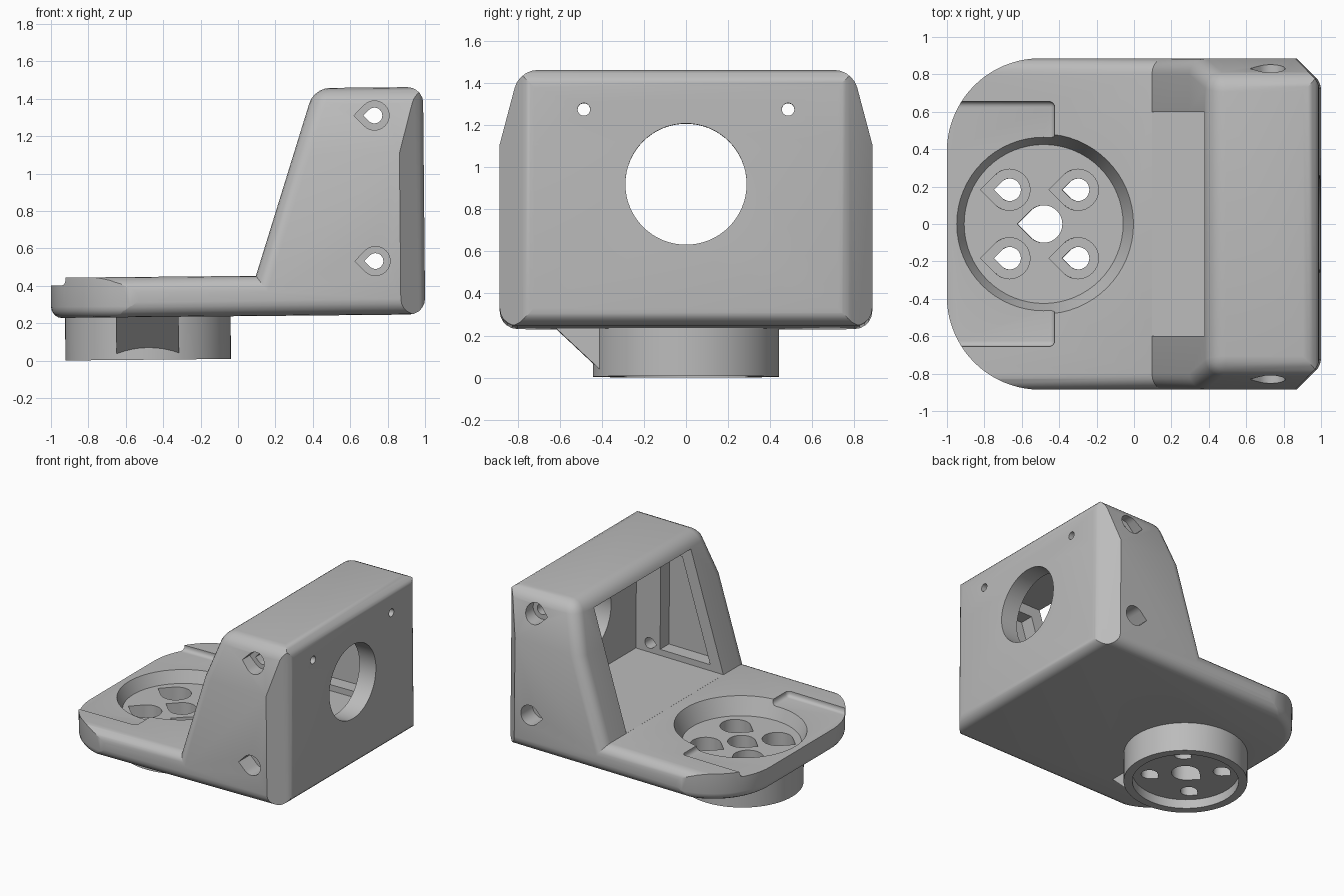
import bpy, bmesh
from math import sin, cos, pi, radians, sqrt
from mathutils import Matrix, Vector

cube = bpy.data.objects.get("Cube")
if cube:
    bpy.data.objects.remove(cube, do_unlink=True)

grey = bpy.data.materials.new("light_grey")
grey.use_nodes = True
grey.diffuse_color = (0.5, 0.5, 0.5, 1)
grey.node_tree.nodes["Principled BSDF"].inputs["Base Color"].default_value = (0.5, 0.5, 0.5, 1)

FLOOR, TOP, BASE = 0.452, 1.453, 0.237   # plate top, bracket top, plate underside
BACK, SIDE, HUB_X = 1.003, 0.885, -0.48
BEND = 1.1                               # height where the side walls lean inward


def finish(bm, name):
    bmesh.ops.recalc_face_normals(bm, faces=bm.faces)
    mesh = bpy.data.meshes.new(name)
    bm.to_mesh(mesh)
    bm.free()
    mesh.materials.append(grey)
    obj = bpy.data.objects.new(name, mesh)
    bpy.context.collection.objects.link(obj)
    return obj


def prism(name, pts, axis, lo, hi, taper=None, bevel=0, pick=None):
    """Extrude a 2D outline along an axis; taper is an optional second outline."""
    def place(p, d):
        return {"x": (d, p[0], p[1]), "y": (p[0], d, p[1]), "z": (p[0], p[1], d)}[axis]
    bm = bmesh.new()
    a = [bm.verts.new(place(p, lo)) for p in pts]
    b = [bm.verts.new(place(p, hi)) for p in (taper or pts)]
    bm.faces.new(a)
    bm.faces.new(b)
    for i in range(len(a)):
        j = (i + 1) % len(a)
        bm.faces.new((a[i], a[j], b[j], b[i]))
    if bevel:
        bmesh.ops.recalc_face_normals(bm, faces=bm.faces)
        edges = [e for e in bm.edges if pick(e)]
        bmesh.ops.bevel(bm, geom=edges, offset=bevel, segments=4, profile=0.5, affect='EDGES')
    return finish(bm, name)


def circle(x, y, r, n=64):
    return [(x + r * cos(2 * pi * i / n), y + r * sin(2 * pi * i / n)) for i in range(n)]


def teardrop(x, y, r, n=24):
    arc = [radians(-135 + 270 * i / n) for i in range(n + 1)]
    return [(x + r * cos(t), y + r * sin(t)) for t in arc] + [(x - r * sqrt(2), y)]


def combine(target, tool, operation='DIFFERENCE'):
    mod = target.modifiers.new("combine", 'BOOLEAN')
    mod.operation, mod.object, mod.solver = operation, tool, 'EXACT'
    bpy.context.view_layer.objects.active = target
    bpy.ops.object.modifier_apply(modifier=mod.name)
    bpy.data.objects.remove(tool, do_unlink=True)


# Bracket block: plate and upright in one solid, side walls leaning in at the top
def slope_x(z):
    return 0.1 + (z - FLOOR) * 0.32


def half_width(z):
    return SIDE - max(0, z - BEND) * 0.265


outline = [(-1.2, BASE), (BACK, BASE), (BACK, BEND), (BACK, TOP), (slope_x(TOP), TOP),
           (slope_x(BEND), BEND), (slope_x(FLOOR), FLOOR), (-1.2, FLOOR)]
bm = bmesh.new()
rows = [[bm.verts.new((x, s * half_width(z), z)) for x, z in outline] for s in (-1, 1)]
for row in rows:
    bm.faces.new([row[i] for i in (0, 1, 2, 5, 6, 7)])
    bm.faces.new(row[2:6])
for i in range(8):
    j = (i + 1) % 8
    bm.faces.new((rows[0][i], rows[0][j], rows[1][j], rows[1][i]))
bmesh.ops.recalc_face_normals(bm, faces=bm.faces)


def rounded(e):
    xs = [v.co.x for v in e.verts]
    zs = [v.co.z for v in e.verts]
    upright = min(xs) > BACK - 0.01 and abs(zs[0] - zs[1]) > 0.1
    return e.is_convex and e.calc_face_angle() > radians(25) and max(xs) > -1.1 and not upright


bmesh.ops.bevel(bm, geom=[e for e in bm.edges if rounded(e)], offset=0.085, segments=5,
                profile=0.5, affect='EDGES', clamp_overlap=False)

# Chamfer the two upright corners, easing them into the flat outer face
R = 0.1
centre = Vector((BACK - R, 0.714, 0))
for s in (-1, 1):
    for angle in (45, 33, 22, 11):
        n = Vector((cos(radians(angle)), s * sin(radians(angle)), 0))
        point = Vector((centre.x, s * centre.y, 0)) + n * R
        cut = bmesh.ops.bisect_plane(bm, geom=bm.verts[:] + bm.edges[:] + bm.faces[:], dist=1e-5,
                                     plane_co=point, plane_no=n, clear_outer=True)
        rim = [g for g in cut["geom_cut"] if isinstance(g, bmesh.types.BMEdge) and g.is_boundary]
        if rim:
            bmesh.ops.holes_fill(bm, edges=rim, sides=0)
bracket = finish(bm, "mounting_bracket")

# Rounded plan of the plate's free end, softened along the underside
CORNER = 0.5
arc = [radians(90 + 90 * i / 20) for i in range(21)]
end = [(-0.997 + CORNER + CORNER * cos(t), SIDE + 0.001 - CORNER + CORNER * sin(t)) for t in arc]
plan = [(1.3, SIDE + 0.001)] + end + [(x, -y) for x, y in reversed(end)] + [(1.3, -SIDE - 0.001)]
combine(bracket, prism("plan_cutter", plan, "z", BASE - 0.001, 2, bevel=0.06,
                       pick=lambda e: all(v.co.z < BASE for v in e.verts)), 'INTERSECT')

# Hub under the plate with its support wedge
combine(bracket, prism("hub", circle(HUB_X, 0, 0.4425), "z", 0.009, 0.3), 'UNION')
wedge = [(-0.62, 0.24), (-0.62, 0.26), (-0.3, 0.26), (-0.3, 0.09), (-0.385, 0.02)]
combine(bracket, prism("wedge", wedge, "x", -0.65, -0.315), 'UNION')

# Hollow of the upright, with sunken panels inside both side walls
hollow = [(0.0, FLOOR + 0.0005), (0.86, FLOOR + 0.0005), (0.86, 1.36), (0.0, 1.36)]
combine(bracket, prism("hollow_cutter", hollow, "y", -0.6, 0.6))
panel = [(slope_x(0.5) + 0.1, 0.5), (0.65, 0.5), (0.65, 1.28), (slope_x(1.28) + 0.1, 1.28)]
for s in (-1, 1):
    combine(bracket, prism("panel_cutter", panel, "y", *sorted((s * 0.55, s * 0.71))))

# Shallow step and round dish in the plate
step = [(-1.2, -0.655), (-0.42, -0.655), (-0.42, 0.655), (-1.2, 0.655)]
combine(bracket, prism("step_cutter", step, "z", 0.411, 0.7, bevel=0.03,
                       pick=lambda e: max(v.co.x for v in e.verts) > -0.5
                       or all(v.co.z < 0.5 for v in e.verts)))
combine(bracket, prism("dish_cutter", circle(HUB_X, 0, 0.425), "z", 0.32, 0.46,
                       taper=circle(HUB_X, 0, 0.485)))
combine(bracket, prism("hub_recess_cutter", circle(HUB_X, 0, 0.38), "z", -0.1, 0.08))

# Teardrop holes through the hub
combine(bracket, prism("centre_hole", teardrop(HUB_X, 0, 0.1), "z", -0.1, 0.6))
for sx in (-1, 1):
    for sy in (-1, 1):
        x, y = HUB_X + sx * 0.183, sy * 0.183
        combine(bracket, prism("hub_counterbore", teardrop(x, y, 0.11), "z", 0.2, 0.6))
        combine(bracket, prism("hub_hole", teardrop(x, y, 0.06), "z", -0.1, 0.6))

# Large opening and pin holes in the outer face
combine(bracket, prism("face_opening", circle(0, 0.91, 0.288), "x", 0.7, 1.2))
for s in (-1, 1):
    combine(bracket, prism("pin_hole", circle(s * 0.485, 1.265, 0.03, 24), "x", 0.7, 1.2))

# Countersunk teardrop holes in the side walls
for x, z in ((0.742, 1.303), (0.74, 0.525)):
    combine(bracket, prism("side_hole", teardrop(x, z, 0.042), "y", -1, 1))
    for s in (-1, 1):
        combine(bracket, prism("side_counterbore", teardrop(x, z, 0.078), "y",
                               *sorted((s * 0.74, s * 1.0))))

# Slight overall lean, then smooth the rounded edges
bracket.data.transform(Matrix.Rotation(-0.0095, 4, 'Y'))
bpy.ops.object.select_all(action='DESELECT')
bracket.select_set(True)
bpy.context.view_layer.objects.active = bracket
bpy.ops.object.shade_smooth_by_angle(angle=radians(28))
